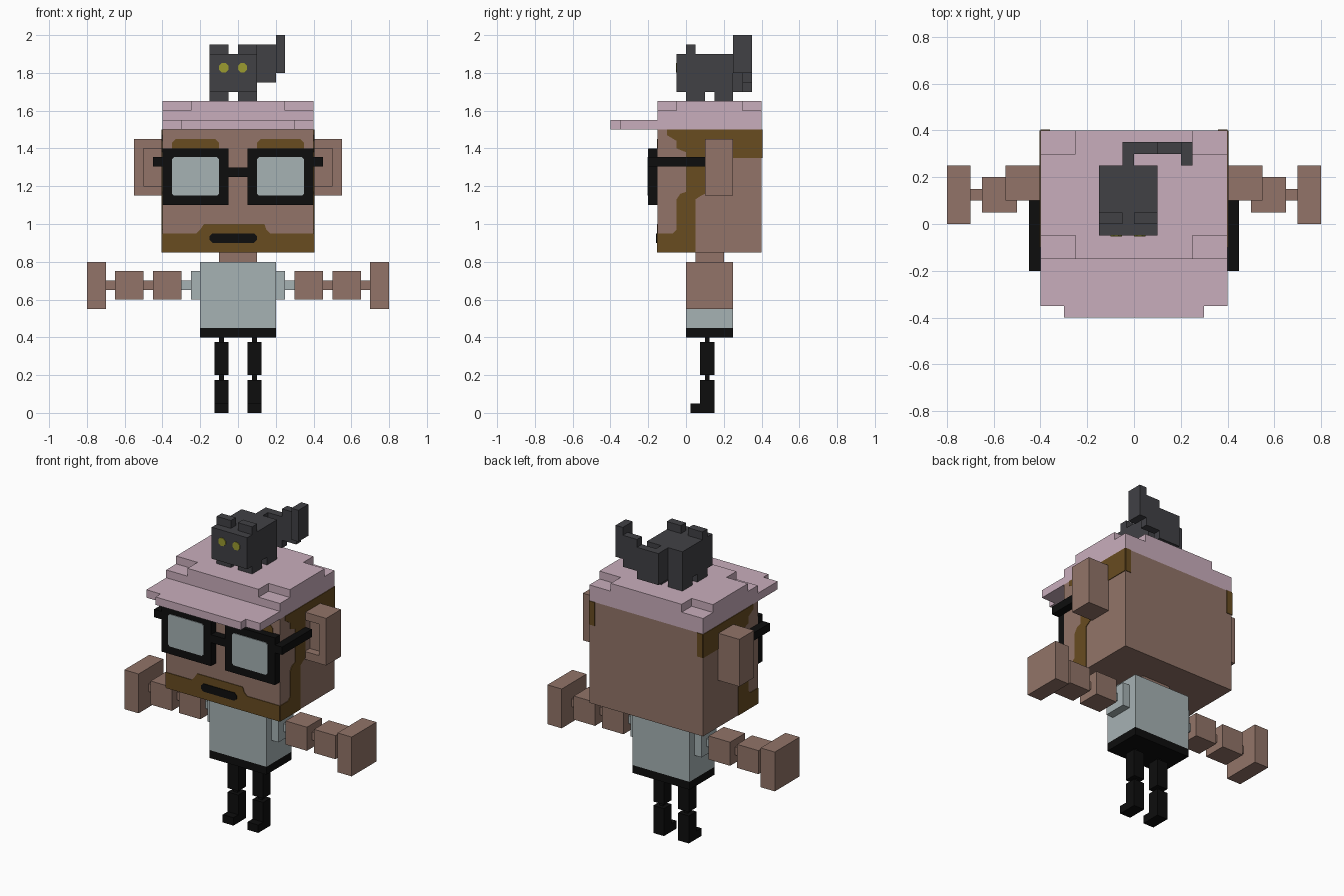
import bpy, bmesh, math
from mathutils import Vector

if "Cube" in bpy.data.objects:
    bpy.data.objects.remove(bpy.data.objects["Cube"])


def material(name, rgb):
    """Flat colour given as 0-255 sRGB, stored linear."""
    lin = [((c / 255 + 0.055) / 1.055) ** 2.4 if c > 10 else c / 255 / 12.92 for c in rgb]
    m = bpy.data.materials.new(name)
    m.diffuse_color = (*lin, 1)
    m.use_nodes = True
    m.node_tree.nodes["Principled BSDF"].inputs["Base Color"].default_value = m.diffuse_color
    return m


SKIN = material("skin brown", (146, 116, 104))
HAIR = material("hair brown", (104, 76, 32))
PINK = material("cap pink", (201, 174, 188))
GREY = material("pale grey", (166, 178, 180))
BLACK = material("black", (13, 13, 13))
FUR = material("cat charcoal", (65, 65, 69))
YELLOW = material("cat eye yellow", (155, 155, 48))


def finish(name, mat, bm, mirror):
    if mirror:  # copy across x = 0
        dup = bmesh.ops.duplicate(bm, geom=bm.verts[:] + bm.edges[:] + bm.faces[:])["geom"]
        for v in dup:
            if isinstance(v, bmesh.types.BMVert):
                v.co.x = -v.co.x
    bmesh.ops.recalc_face_normals(bm, faces=bm.faces)
    me = bpy.data.meshes.new(name)
    bm.to_mesh(me)
    bm.free()
    me.materials.append(mat)
    ob = bpy.data.objects.new(name, me)
    bpy.context.collection.objects.link(ob)
    return ob


def boxes(name, mat, *dims, mirror=False):
    """One object from boxes given as (x0, x1, y0, y1, z0, z1)."""
    bm = bmesh.new()
    for x0, x1, y0, y1, z0, z1 in dims:
        vs = bmesh.ops.create_cube(bm, size=1)["verts"]
        for v in vs:
            v.co = (x0 + (v.co.x + 0.5) * (x1 - x0),
                    y0 + (v.co.y + 0.5) * (y1 - y0),
                    z0 + (v.co.z + 0.5) * (z1 - z0))
    return finish(name, mat, bm, mirror)


def plate(name, mat, pts, to3d, push, mirror=False):
    """Thin painted plate: outline mapped to 3D and extruded along push."""
    bm = bmesh.new()
    face = bm.faces.new([bm.verts.new(to3d(a, b)) for a, b in pts])
    ext = bmesh.ops.extrude_face_region(bm, geom=[face], use_keep_orig=True)["geom"]
    bmesh.ops.translate(bm, vec=Vector(push),
                        verts=[g for g in ext if isinstance(g, bmesh.types.BMVert)])
    return finish(name, mat, bm, mirror)


T = 0.004  # painted plate thickness


def front_plate(name, mat, pts, y, mirror=False):
    return plate(name, mat, pts, lambda a, b: (a, y, b), (0, -T, 0), mirror)


def chamfered(x0, x1, z0, z1, c):
    return [(x0 + c, z0), (x1 - c, z0), (x1, z0 + c), (x1, z1 - c),
            (x1 - c, z1), (x0 + c, z1), (x0, z1 - c), (x0, z0 + c)]


# Head, neck and ears with a recessed front
boxes("head", SKIN, (-.4, .4, -.15, .4, .85, 1.5))
boxes("neck", SKIN, (-.1, .1, .05, .2, .8, .85))
boxes("ears", SKIN, (.4, .55, .15, .25, 1.15, 1.45), (.5, .55, .1, .15, 1.15, 1.45),
      (.4, .5, .1, .15, 1.4, 1.45), (.4, .5, .1, .15, 1.15, 1.2), mirror=True)

# Painted hair, sideburns, beard, eyebrows and mouth
side_hair = [(-.1, 1.5), (.4, 1.5), (.4, 1.35), (.25, 1.35), (.25, 1.45), (.1, 1.45),
             (.1, 1.16), (.08, 1.15), (.05, 1.13), (.05, .85), (-.15, .85), (-.15, .95),
             (-.07, .95), (-.05, .97), (-.05, 1.13), (-.03, 1.16), (0, 1.17), (0, 1.38),
             (-.05, 1.4), (-.05, 1.44), (-.1, 1.47)]
plate("side_hair", HAIR, side_hair, lambda a, b: (.4, a, b), (T, 0, 0), mirror=True)
plate("back_hair", HAIR, [(.36, 1.35), (.4, 1.35), (.4, 1.5), (.36, 1.5)],
      lambda a, b: (a, .4, b), (0, T, 0), mirror=True)
front_plate("beard", HAIR, [(-.4, .85), (.4, .85), (.4, .95), (.17, .95), (.15, .97),
                            (.14, 1.0), (-.18, 1.0), (-.2, .97), (-.22, .95), (-.4, .95)], -.15)
front_plate("eyebrows", HAIR, chamfered(.1, .35, 1.38, 1.45, .02), -.15, mirror=True)
front_plate("mouth", BLACK, chamfered(-.15, .1, .9, .95, .015), -.15 - T)

# Glasses
boxes("glasses_frame", BLACK, (.05, .4, -.2, -.15, 1.1, 1.4),
      (.4, .45, -.2, .1, 1.305, 1.355), mirror=True)
boxes("glasses_bridge", BLACK, (-.05, .05, -.2, -.15, 1.25, 1.3))
front_plate("lenses", GREY, chamfered(.1, .35, 1.15, 1.355, .012), -.2, mirror=True)

# Cap with notched top corners and a stepped brim
boxes("cap", PINK, (-.4, .4, -.15, .4, 1.5, 1.6), (-.4, .4, -.05, .3, 1.6, 1.65),
      (-.25, .25, -.15, -.05, 1.6, 1.65), (-.25, .25, .3, .4, 1.6, 1.65))
boxes("cap_brim", PINK, (-.4, .4, -.35, -.15, 1.5, 1.55), (-.3, .3, -.4, -.35, 1.5, 1.55))

# Torso and arms
boxes("shirt", GREY, (-.2, .2, 0, .25, .45, .8))
boxes("waistband", BLACK, (-.2, .2, 0, .25, .4, .45))
boxes("sleeves", GREY, (.2, .25, .05, .2, .6, .75), (.25, .3, .1, .15, .65, .7), mirror=True)
boxes("arms", SKIN, (.3, .45, .05, .2, .6, .75), (.45, .5, .1, .15, .65, .7),
      (.5, .65, .05, .2, .6, .75), (.65, .7, .1, .15, .65, .7), mirror=True)
boxes("hands", SKIN, (.7, .8, 0, .25, .55, .8), mirror=True)

# Legs with thin joints and small feet
boxes("legs", BLACK, (.05, .125, .075, .15, .2, .375), (.05, .125, .075, .15, 0, .175),
      (.075, .1, .1, .125, .375, .4), (.075, .1, .1, .125, .175, .2), mirror=True)
boxes("feet", BLACK, (.05, .125, .025, .075, 0, .05), mirror=True)

# Cat sitting on the cap
boxes("cat_body", FUR, (-.15, .1, -.05, .25, 1.7, 1.9))
boxes("cat_legs", FUR, *[(x, x + .1, y, y + .1, 1.65, 1.7) for x in (-.15, 0) for y in (0, .15)])
boxes("cat_ears", FUR, *[(x, x + .1, 0, .05, 1.9, 1.95) for x in (-.15, 0)])
boxes("cat_tail", FUR, (-.05, 0, .25, .3, 1.7, 1.9), (-.05, .1, .3, .35, 1.7, 1.9),
      (.1, .2, .3, .35, 1.75, 1.95), (.2, .25, .25, .35, 1.8, 2.0))
for side, cx in (("left", -.076), ("right", .024)):
    ring = [(cx + .027 * math.cos(math.tau * (i + .5) / 8),
             1.827 + .027 * math.sin(math.tau * (i + .5) / 8)) for i in range(8)]
    front_plate("cat_eye_" + side, YELLOW, ring, -.05)
